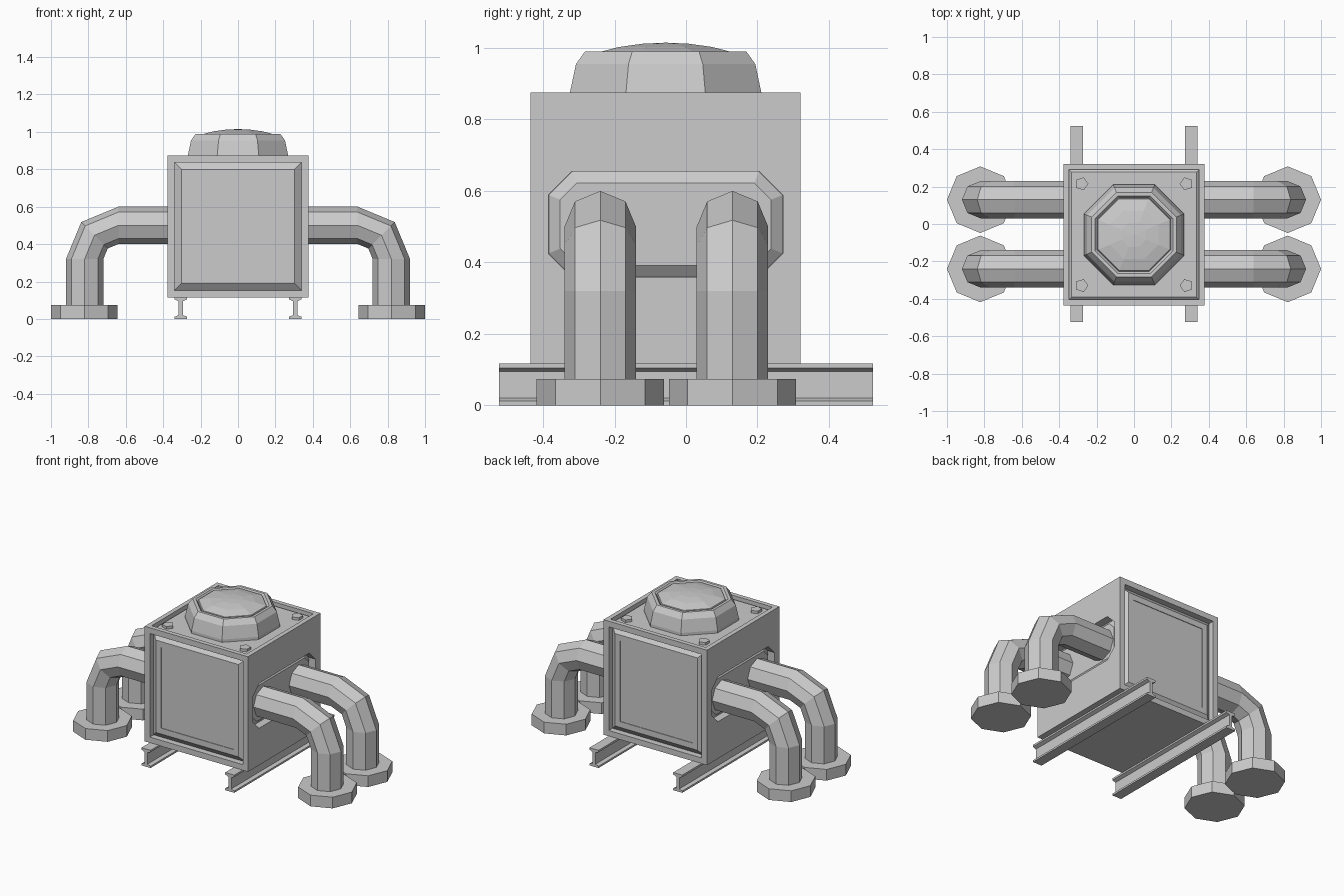
import bpy, bmesh, math
from mathutils import Vector

cube = bpy.data.objects.get("Cube")
if cube:
    bpy.data.objects.remove(cube, do_unlink=True)

metal = bpy.data.materials.new("light_grey_metal")
metal.use_nodes = True
GREY = (0.6, 0.6, 0.6, 1)
metal.diffuse_color = GREY
metal.node_tree.nodes["Principled BSDF"].inputs["Base Color"].default_value = GREY


def finish(name, bm):
    bmesh.ops.recalc_face_normals(bm, faces=bm.faces[:])
    mesh = bpy.data.meshes.new(name)
    bm.to_mesh(mesh)
    bm.free()
    mesh.materials.append(metal)
    obj = bpy.data.objects.new(name, mesh)
    bpy.context.collection.objects.link(obj)
    return obj


def loft(name, rings):
    """Skin a list of equal-length point rings and cap both ends."""
    bm = bmesh.new()
    loops = [[bm.verts.new(p) for p in ring] for ring in rings]
    n = len(loops[0])
    for a, b in zip(loops, loops[1:]):
        for i in range(n):
            j = (i + 1) % n
            bm.faces.new((a[i], a[j], b[j], b[i]))
    bm.faces.new(loops[0][::-1])
    bm.faces.new(loops[-1])
    return finish(name, bm)


def lathe(name, centre, profile, sides=8, turn=0.0):
    """Stack of polygon rings from (radius, z) pairs."""
    angles = [turn + math.tau * i / sides for i in range(sides)]
    return loft(name, [[(centre[0] + r * math.cos(a), centre[1] + r * math.sin(a), z)
                        for a in angles] for r, z in profile])


def step(bm, face, inset, depth):
    """Inset a face, then move it along its normal."""
    normal = face.normal.copy()
    bmesh.ops.inset_region(bm, faces=[face], thickness=inset, depth=0, use_even_offset=True)
    bmesh.ops.translate(bm, verts=face.verts[:], vec=normal * depth)


# Box body with framed front, back and top
MID_Y = -0.057
bm = bmesh.new()
bmesh.ops.create_cube(bm, size=1)
bmesh.ops.scale(bm, vec=(0.755, 0.756, 0.76), verts=bm.verts[:])
bmesh.ops.translate(bm, vec=(0, MID_Y, 0.495), verts=bm.verts[:])
bm.normal_update()
for face in bm.faces[:]:
    if abs(face.normal.y) > 0.9:
        steps = ((0.038, 0), (0, -0.04), (0.037, 0.03), (0.038, 0), (0, -0.004))
    elif face.normal.z > 0.9:
        steps = ((0.03, 0), (0, -0.03), (0.014, 0.012))
    else:
        continue
    for inset, depth in steps:
        step(bm, face, inset, depth)
body = finish("body", bm)


def pocket_ring(x, margin):
    """Long octagon outline of the side pocket."""
    hy, hz, c = 0.328 - margin, 0.148 - margin, 0.066 - margin * 0.586
    corners = ((hy, hz - c), (hy - c, hz), (c - hy, hz), (-hy, hz - c),
               (-hy, c - hz), (c - hy, -hz), (hy - c, -hz), (hy, c - hz))
    return [(x, MID_Y + y, 0.507 + z) for y, z in corners]


# Side pockets, cut from the body, each with a bevelled pad inside
for side, s in (("left", 1), ("right", -1)):
    cutter = loft("pocket_cutter", [pocket_ring(s * 0.325, 0), pocket_ring(s * 0.45, 0)])
    cutter.hide_render = True
    cut = body.modifiers.new("side_pocket", 'BOOLEAN')
    cut.operation = 'DIFFERENCE'
    cut.solver = 'EXACT'
    cut.object = cutter
    bpy.context.view_layer.objects.active = body
    bpy.ops.object.modifier_apply(modifier=cut.name)
    bpy.data.objects.remove(cutter, do_unlink=True)
    loft(side + "_pocket_pad", [pocket_ring(s * 0.32, 0.001), pocket_ring(s * 0.327, 0.001),
                                pocket_ring(s * 0.352, 0.033)])

# Top collar and shallow dome
FLAT = 1 / math.cos(math.pi / 8)
lathe("dome_collar", (0, MID_Y),
      [(r * FLAT, z) for r, z in ((0.268, 0.845), (0.268, 0.875), (0.251, 0.955),
                                  (0.226, 0.99), (0.208, 0.99), (0.196, 0.975))],
      turn=math.pi / 8)
lathe("dome", (0, MID_Y),
      [(r * FLAT, z) for r, z in ((0.196, 0.974), (0.192, 0.987), (0.13, 1.003),
                                  (0.065, 1.012), (0.002, 1.015))],
      turn=math.pi / 8)

# Corner bolts on the top plate
for sx in (-1, 1):
    for sy in (-1, 1):
        lathe("top_bolt", (sx * 0.28, MID_Y + sy * 0.272),
              [(0.036, 0.85), (0.036, 0.874)], sides=5, turn=math.pi if sx > 0 else 0)

# Bent pipe legs with octagonal feet
R, BEND, BX, BZ = 0.1, 0.18, 0.64, 0.32
for side, s in (("left", 1), ("right", -1)):
    for place, y in (("front", -0.24), ("back", 0.13)):
        path = [((0.33, BZ + BEND), math.pi / 2)]
        for a in (math.pi / 2, math.pi / 4, 0):
            path.append(((BX + BEND * math.cos(a), BZ + BEND * math.sin(a)), a))
        path.append(((BX + BEND, 0.07), 0))
        rings = []
        for (px, pz), a in path:
            out = Vector((math.cos(a), 0, math.sin(a)))
            ring = []
            for i in range(8):
                t = math.tau * i / 8
                p = Vector((px, y, pz)) + out * R * math.cos(t) + Vector((0, R * math.sin(t), 0))
                ring.append((s * p.x, p.y, p.z))
            rings.append(ring)
        loft(f"{place}_{side}_pipe", rings)
        lathe(f"{place}_{side}_foot", (s * 0.822, y), [(0.178, 0), (0.178, 0.074)])

# I-beam skids under the body
half = [(0.033, 0), (0.033, 0.012), (0.011, 0.02), (0.011, 0.095), (0.033, 0.104), (0.033, 0.117)]
section = half + [(-x, z) for x, z in reversed(half)]
for side, s in (("left", 1), ("right", -1)):
    loft(side + "_skid", [[(s * 0.306 + x, y, z) for x, z in section] for y in (-0.523, 0.523)])
